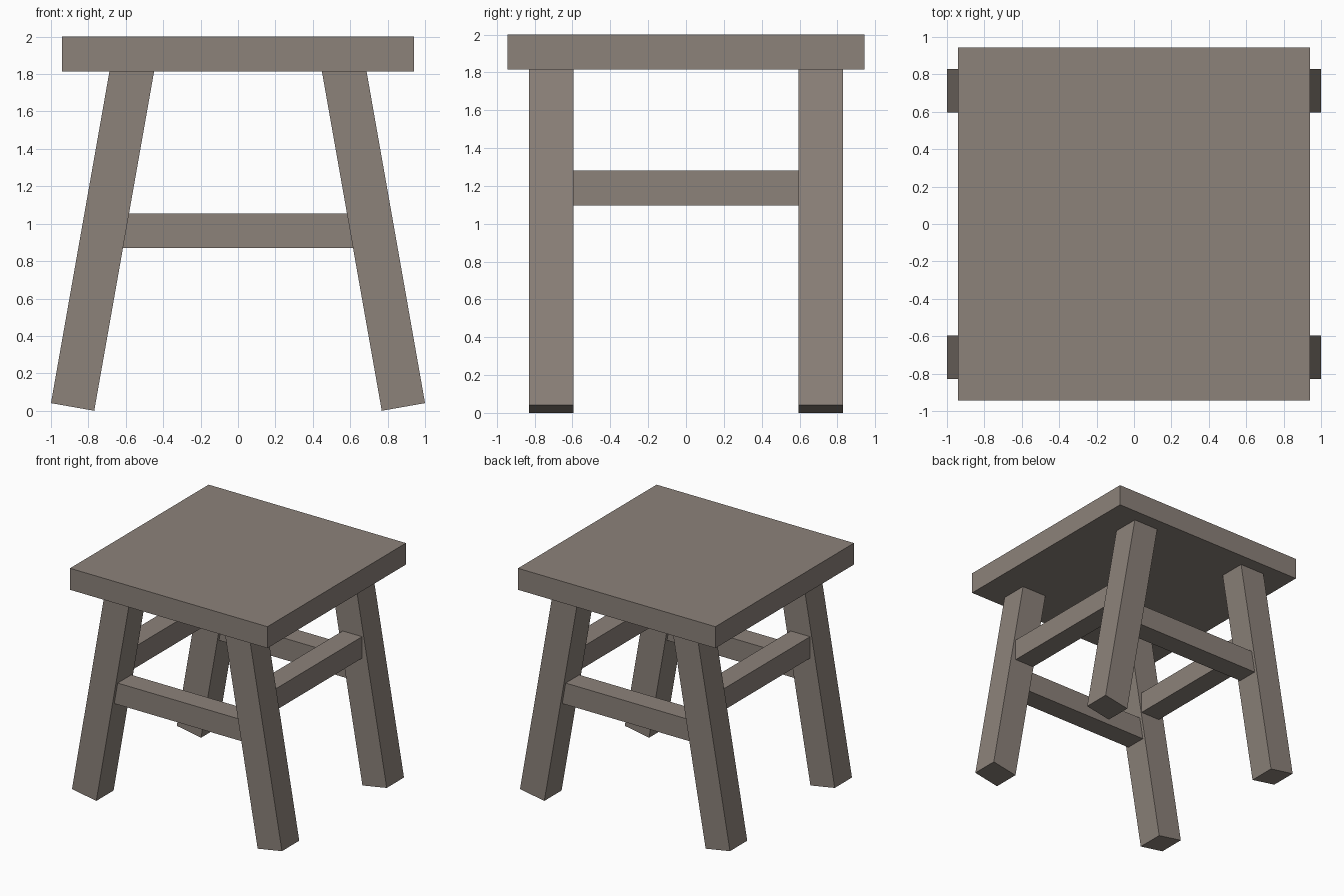
import bpy, math
from mathutils import Matrix, Vector

if "Cube" in bpy.data.objects:
    bpy.data.objects.remove(bpy.data.objects["Cube"])

wood = bpy.data.materials.new("grey brown wood")
wood.diffuse_color = (0.262, 0.223, 0.195, 1)
wood.use_nodes = True
wood.node_tree.nodes["Principled BSDF"].inputs["Base Color"].default_value = wood.diffuse_color


def box(name, centre, size, tilt=0.0):
    """Box of a given size, tilted about the y axis."""
    bpy.ops.mesh.primitive_cube_add(size=1)
    ob = bpy.context.object
    ob.name = ob.data.name = name
    ob.data.transform(Matrix.Translation(Vector(centre))
                      @ Matrix.Rotation(tilt, 4, 'Y')
                      @ Matrix.Diagonal((*size, 1)))
    ob.data.materials.append(wood)
    return ob


SPLAY = math.radians(10)
LEG, LENGTH = 0.235, 1.9     # leg thickness and length (top is let into the seat)
LEG_Y = 0.7125
RAIL = 0.185

# Seat slab
box("seat", (0, 0, 1.9075), (1.88, 1.885, RAIL))

# Four legs, splayed sideways, with square-cut feet
foot_x = 1 - LEG / 2 * math.cos(SPLAY)
foot_z = LEG / 2 * math.sin(SPLAY)
leg_x = foot_x - LENGTH / 2 * math.sin(SPLAY)
leg_z = foot_z + LENGTH / 2 * math.cos(SPLAY)
for sx, side in ((-1, "left"), (1, "right")):
    for sy, end in ((-1, "front"), (1, "back")):
        box(f"{end}_{side}_leg", (sx * leg_x, sy * LEG_Y, leg_z),
            (LEG, LEG, LENGTH), -sx * SPLAY)

# Lower rails at front and back
for sy, end in ((-1, "front"), (1, "back")):
    box(f"{end}_rail", (0, sy * LEG_Y, 0.9625), (1.23, RAIL, RAIL))

# Higher rails at the sides
for sx, side in ((-1, "left"), (1, "right")):
    box(f"{side}_rail", (sx * 0.673, 0, 1.1875), (RAIL, 1.194, RAIL))
